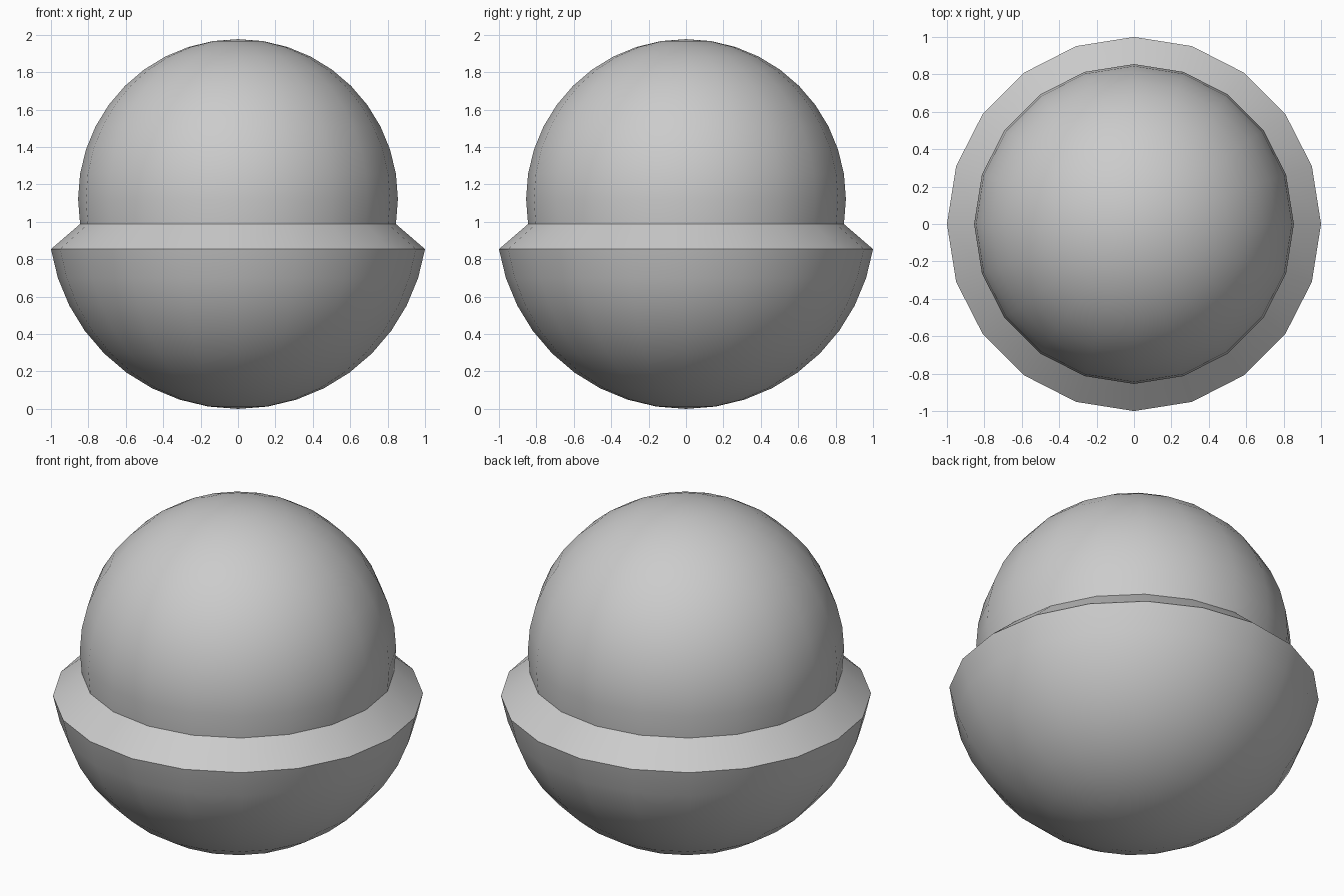
import bpy, bmesh
from math import sin, cos, pi, radians

if "Cube" in bpy.data.objects:
    bpy.data.objects.remove(bpy.data.objects["Cube"])

SIDES = 20


def lathe(name, profile):
    """Revolve a bottom-to-top (radius, z) profile around the z axis."""
    bm = bmesh.new()
    rings = []
    for r, z in profile:
        if r < 1e-5:
            rings.append([bm.verts.new((0, 0, z))] * SIDES)
        else:
            rings.append([bm.verts.new((r * cos(2 * pi * i / SIDES),
                                        r * sin(2 * pi * i / SIDES), z))
                          for i in range(SIDES)])
    for low, high in zip(rings, rings[1:]):
        for i in range(SIDES):
            j = (i + 1) % SIDES
            corners = dict.fromkeys((low[i], low[j], high[j], high[i]))
            bm.faces.new(list(corners))
    mesh = bpy.data.meshes.new(name)
    bm.to_mesh(mesh)
    bm.free()
    obj = bpy.data.objects.new(name, mesh)
    bpy.context.collection.objects.link(obj)
    bpy.ops.object.select_all(action='DESELECT')
    obj.select_set(True)
    bpy.context.view_layer.objects.active = obj
    bpy.ops.object.shade_smooth_by_angle(angle=radians(30))
    return obj


def arc(radius, centre_z, start, end):
    """Sphere profile in 9 degree steps of latitude."""
    return [(radius * cos(radians(a)), centre_z + radius * sin(radians(a)))
            for a in range(start, end + 1, 9)]


# Large bowl, cut just below its equator
bowl = arc(1.0125, 1.0125, -90, -9)
# Smaller dome, reaching just below its equator
dome = arc(0.855, 1.122, -9, 90)

lathe("lower_bowl", bowl)
lathe("sloped_collar", [bowl[-1], dome[0]])
lathe("upper_dome", dome)
